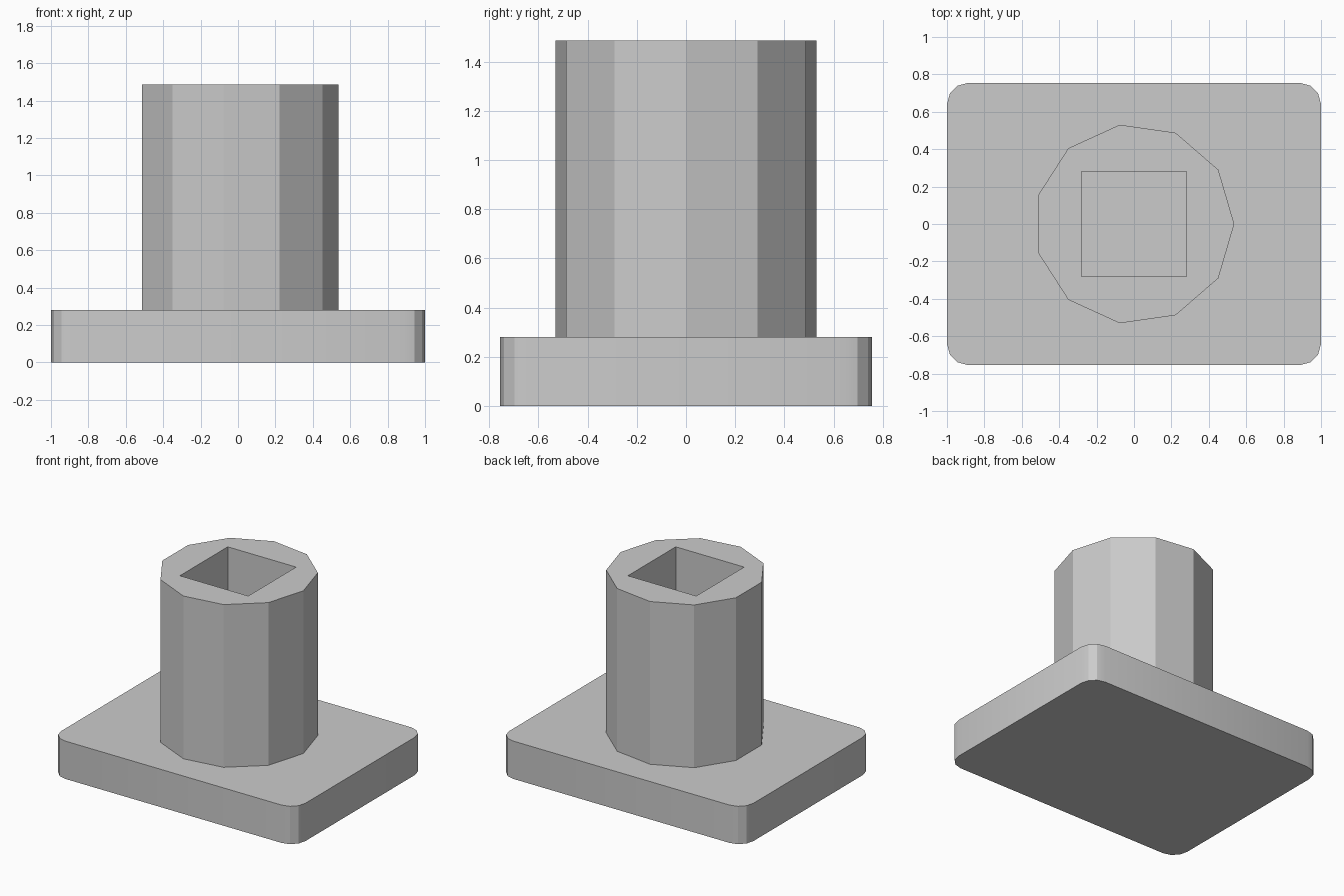
import bpy, bmesh
from math import cos, sin, pi, radians

default_cube = bpy.data.objects.get("Cube")
if default_cube:
    bpy.data.objects.remove(default_cube, do_unlink=True)

PLATE_TOP = 0.28
COLUMN_TOP = 1.485

grey = bpy.data.materials.new("plain grey")
grey.use_nodes = True
colour = (0.6, 0.6, 0.6, 1)
grey.diffuse_color = colour
grey.node_tree.nodes["Principled BSDF"].inputs["Base Color"].default_value = colour


def finish(bm, name):
    bmesh.ops.recalc_face_normals(bm, faces=bm.faces)
    mesh = bpy.data.meshes.new(name)
    bm.to_mesh(mesh)
    bm.free()
    mesh.materials.append(grey)
    obj = bpy.data.objects.new(name, mesh)
    bpy.context.collection.objects.link(obj)
    return obj


def polygon(sides, radius, start=0.0):
    angles = [start + 2 * pi * i / sides for i in range(sides)]
    return [(radius * cos(a), radius * sin(a)) for a in angles]


def walls(bm, outline, low, high):
    """Raise an outline into upright walls and return the top edges."""
    bottom = [bm.verts.new((x, y, low)) for x, y in outline]
    top = [bm.verts.new((x, y, high)) for x, y in outline]
    edges = []
    for i in range(len(outline)):
        j = (i + 1) % len(outline)
        bm.faces.new((bottom[i], bottom[j], top[j], top[i]))
        edges.append(bm.edges.get((top[i], top[j])))
    return edges


# Base plate: box with rounded upright corners
bm = bmesh.new()
bmesh.ops.create_cube(bm, size=1)
for v in bm.verts:
    v.co = (v.co.x * 2, v.co.y * 1.51, (v.co.z + 0.5) * PLATE_TOP)
upright = [e for e in bm.edges if abs(e.verts[0].co.z - e.verts[1].co.z) > 0.1]
bmesh.ops.bevel(bm, geom=upright, offset=0.115, segments=3, profile=0.5,
                affect='EDGES')
plate = finish(bm, "base_plate")
bpy.ops.object.select_all(action='DESELECT')
plate.select_set(True)
bpy.context.view_layer.objects.active = plate
bpy.ops.object.shade_smooth_by_angle(angle=radians(25))

# Column: eleven flat sides around a square socket whose floor is the plate
bm = bmesh.new()
rim = walls(bm, polygon(11, 0.536), PLATE_TOP, COLUMN_TOP)
rim += walls(bm, polygon(4, 0.28 * 2 ** 0.5, pi / 4), PLATE_TOP, COLUMN_TOP)
bmesh.ops.triangle_fill(bm, edges=rim, use_beauty=True, normal=(0, 0, 1))
finish(bm, "socket_column")
